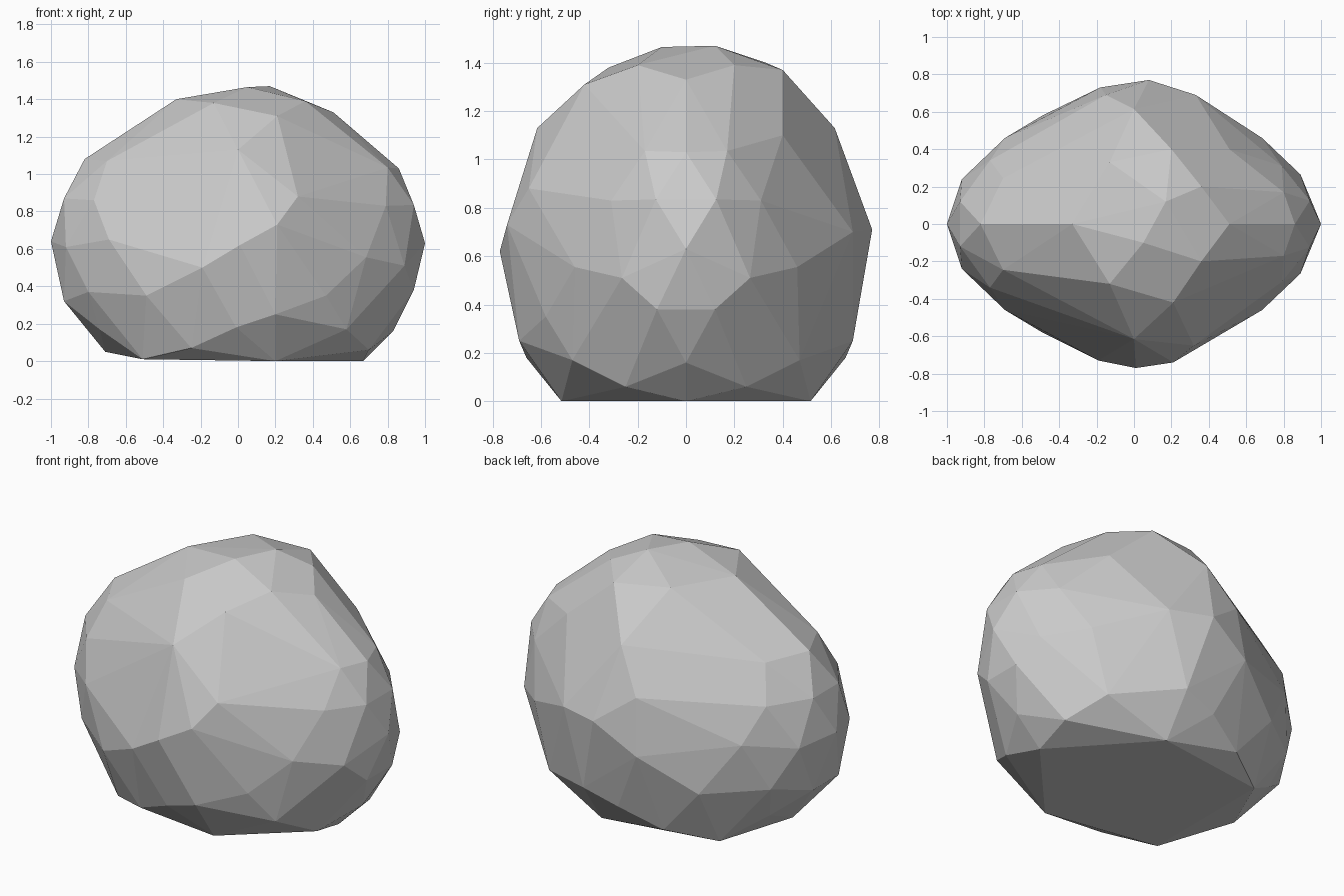
import bpy, bmesh

# corners that occur on both the front and the back side
PAIRS = [
    (.36, .20, 1.39), (.80, .17, 1.035), (0, .615, 1.13), (-.70, .245, 1.07),
    (.685, .46, .555), (.89, .265, .51), (.94, .12, .38), (.79, .31, .83),
    (.94, .125, .835), (-.93, .12, .87), (-.77, .34, .86), (-.92, .24, .61),
    (-.69, .46, .65), (-.93, .12, .32), (-.80, .34, .37), (-.74, .26, .17),
    (-.49, .58, .35), (-.25, .57, .07), (-.01, .66, .18), (.20, .69, .25),
    (.20, .515, 0), (-.51, .41, .01), (.58, .47, .17), (.70, .25, .06),
]
# irregular corners: crown, ends, front bulge, back bulge
CROWN = [(.17, .12, 1.47), (.05, -.10, 1.465), (-.33, 0, 1.40), (.51, 0, 1.33),
         (-.13, -.32, 1.38), (-.13, .33, 1.40), (.21, -.42, 1.31), (.20, .40, 1.37)]
ENDS = [(-.82, 0, 1.08), (.86, 0, 1.03), (1, 0, .63), (-1, 0, .64),
        (.83, 0, .16), (.67, 0, 0), (-.71, 0, .05)]
FRONT = [(.32, -.65, .88), (.21, -.74, .73), (.01, -.77, .62),
         (-.19, -.73, .50), (.47, -.58, .35)]
BACK = [(.08, .77, .71), (-.18, .73, .55), (.33, .69, .70),
        (-.15, .69, .88), (.51, .40, 1.10)]

# boulder: the convex hull wrapped around all corners, flat shaded
bm = bmesh.new()
for x, y, z in PAIRS:
    bm.verts.new((x, y, z))
    bm.verts.new((x, -y, z))
for p in CROWN + ENDS + FRONT + BACK:
    bm.verts.new(p)
bmesh.ops.convex_hull(bm, input=bm.verts[:])
bmesh.ops.delete(bm, geom=[v for v in bm.verts if not v.link_faces], context='VERTS')
bmesh.ops.dissolve_limit(bm, angle_limit=0.03, verts=bm.verts[:], edges=bm.edges[:])
bmesh.ops.recalc_face_normals(bm, faces=bm.faces[:])
mesh = bpy.data.meshes.new("boulder")
bm.to_mesh(mesh)
bm.free()
bpy.context.collection.objects.link(bpy.data.objects.new("boulder", mesh))
